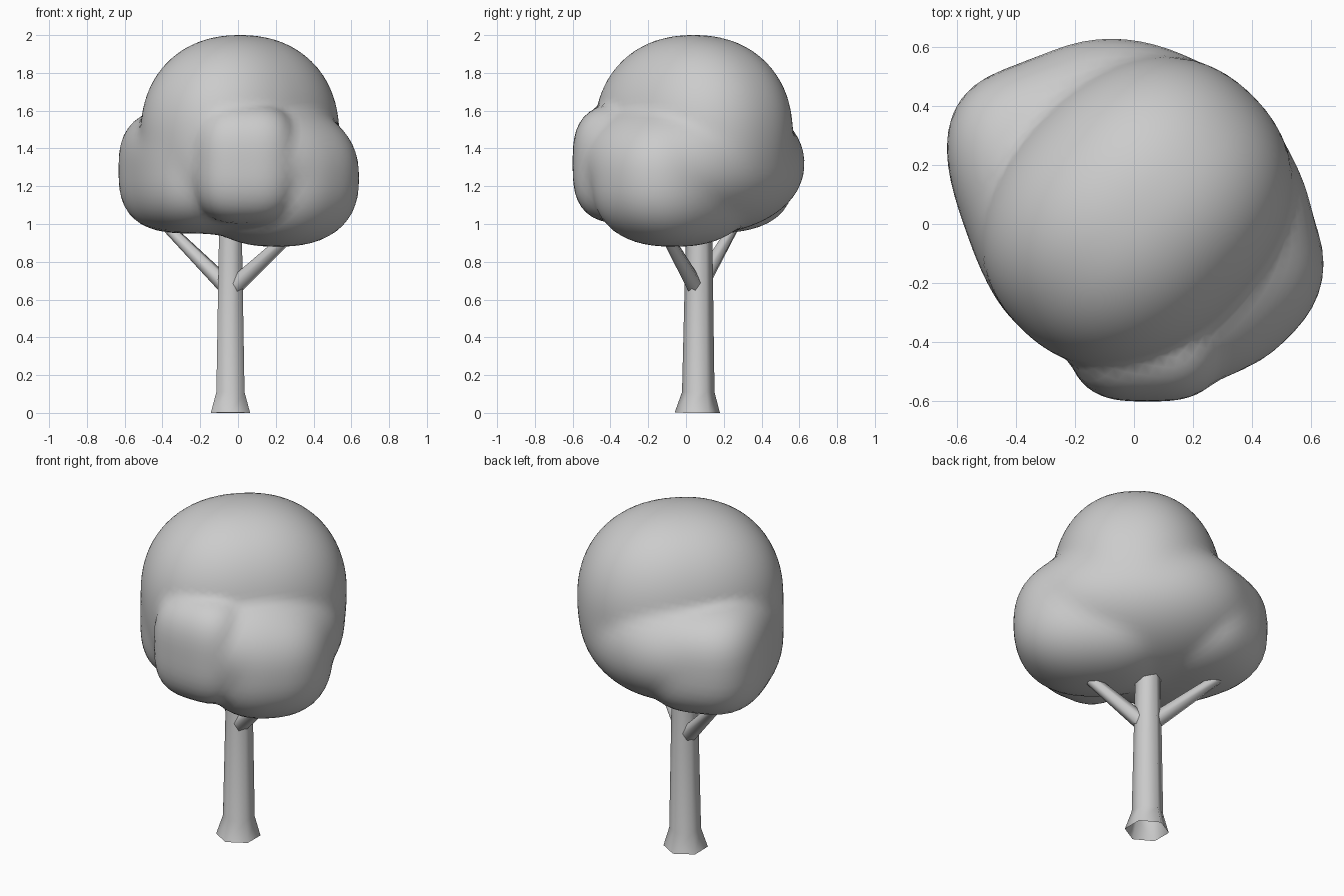
import bpy, bmesh, math
from mathutils import Vector, Matrix

if "Cube" in bpy.data.objects:
    bpy.data.objects.remove(bpy.data.objects["Cube"])

GREY = (0.6, 0.6, 0.6, 1)
mat = bpy.data.materials.new("plain grey")
mat.use_nodes = True
mat.diffuse_color = GREY
mat.node_tree.nodes["Principled BSDF"].inputs["Base Color"].default_value = GREY


def finish(bm, name, angle):
    """Turn a bmesh into a smooth-shaded object."""
    bmesh.ops.recalc_face_normals(bm, faces=bm.faces)
    mesh = bpy.data.meshes.new(name)
    bm.to_mesh(mesh)
    bm.free()
    mesh.materials.append(mat)
    obj = bpy.data.objects.new(name, mesh)
    bpy.context.collection.objects.link(obj)
    bpy.ops.object.select_all(action="DESELECT")
    obj.select_set(True)
    bpy.context.view_layer.objects.active = obj
    bpy.ops.object.shade_smooth_by_angle(angle=math.radians(angle))
    return obj


def tube(name, rings, sides, turn=0.0):
    """Skin a list of (centre, radius) rings placed along a path."""
    bm = bmesh.new()
    axis = (Vector(rings[-1][0]) - Vector(rings[0][0])).normalized()
    rot = Vector((0, 0, 1)).rotation_difference(axis)
    loops = []
    for centre, radius in rings:
        loop = []
        for i in range(sides):
            a = turn + math.tau * i / sides
            offset = rot @ Vector((math.cos(a), math.sin(a), 0))
            loop.append(bm.verts.new(Vector(centre) + offset * radius))
        loops.append(loop)
    for low, high in zip(loops, loops[1:]):
        for i in range(sides):
            j = (i + 1) % sides
            bm.faces.new((low[i], low[j], high[j], high[i]))
    return finish(bm, name, 70)


# Trunk: six-sided, open below, flared at the foot
tube("trunk", [((-0.04, 0.06, 0), 0.12), ((-0.04, 0.065, 0.11), 0.086),
               ((-0.04, 0.07, 1.05), 0.068)], 6, math.pi / 2)

# Two branches reaching into the crown
fork = (-0.04, 0.06, 0.65)
for name, tip in (("left_branch", (0.36, -0.15, 1.02)),
                  ("right_branch", (-0.42, 0.28, 1.03))):
    tube(name, [(fork, 0.048), (tip, 0.026)], 6)

# Crown: rounded clumps as (centre, radii, turn in degrees, squareness)
CLUMPS = [
    ((0.01, 0.04, 1.47), (0.46, 0.555, 0.53), -45, 2.2),      # dome
    ((0.02, 0.035, 1.32), (0.63, 0.53, 0.38), -45, 2.1),      # broad lower mass
    ((0.205, -0.064, 1.24), (0.45, 0.37, 0.36), -45, 2.4),    # left clump
    ((-0.24, 0.085, 1.285), (0.345, 0.48, 0.335), 20, 2.8),   # right clump
    ((0.045, -0.28, 1.32), (0.28, 0.32, 0.32), 0, 3.0),       # front clump
]
FIELDS = [(Vector(c), r, Matrix.Rotation(-math.radians(t), 3, "Z"), p)
          for c, r, t, p in CLUMPS]
BLEND = 0.007


def field(point):
    """Smooth union of the clumps; negative inside."""
    total = 0.0
    for centre, radii, rot, power in FIELDS:
        q = rot @ (point - centre)
        size = sum(abs(v / r) ** power for v, r in zip(q, radii)) ** (1 / power)
        total += math.exp(-(size - 1) * 0.4 / BLEND)
    return -BLEND * math.log(max(total, 1e-30))


def surface_distance(origin, direction):
    """Walk inward to the skin, then refine by halving."""
    outer = 0.9
    while field(origin + direction * outer) > 0:
        outer -= 0.02
    inner, outer = outer, outer + 0.02
    for _ in range(8):
        mid = (inner + outer) / 2
        if field(origin + direction * mid) > 0:
            outer = mid
        else:
            inner = mid
    return inner


heart = Vector((0, 0, 1.38))
crown = bmesh.new()
bmesh.ops.create_icosphere(crown, subdivisions=5, radius=1)
for v in crown.verts:
    d = v.co.normalized()
    v.co = heart + d * surface_distance(heart, d)
finish(crown, "leaf_crown", 80)
